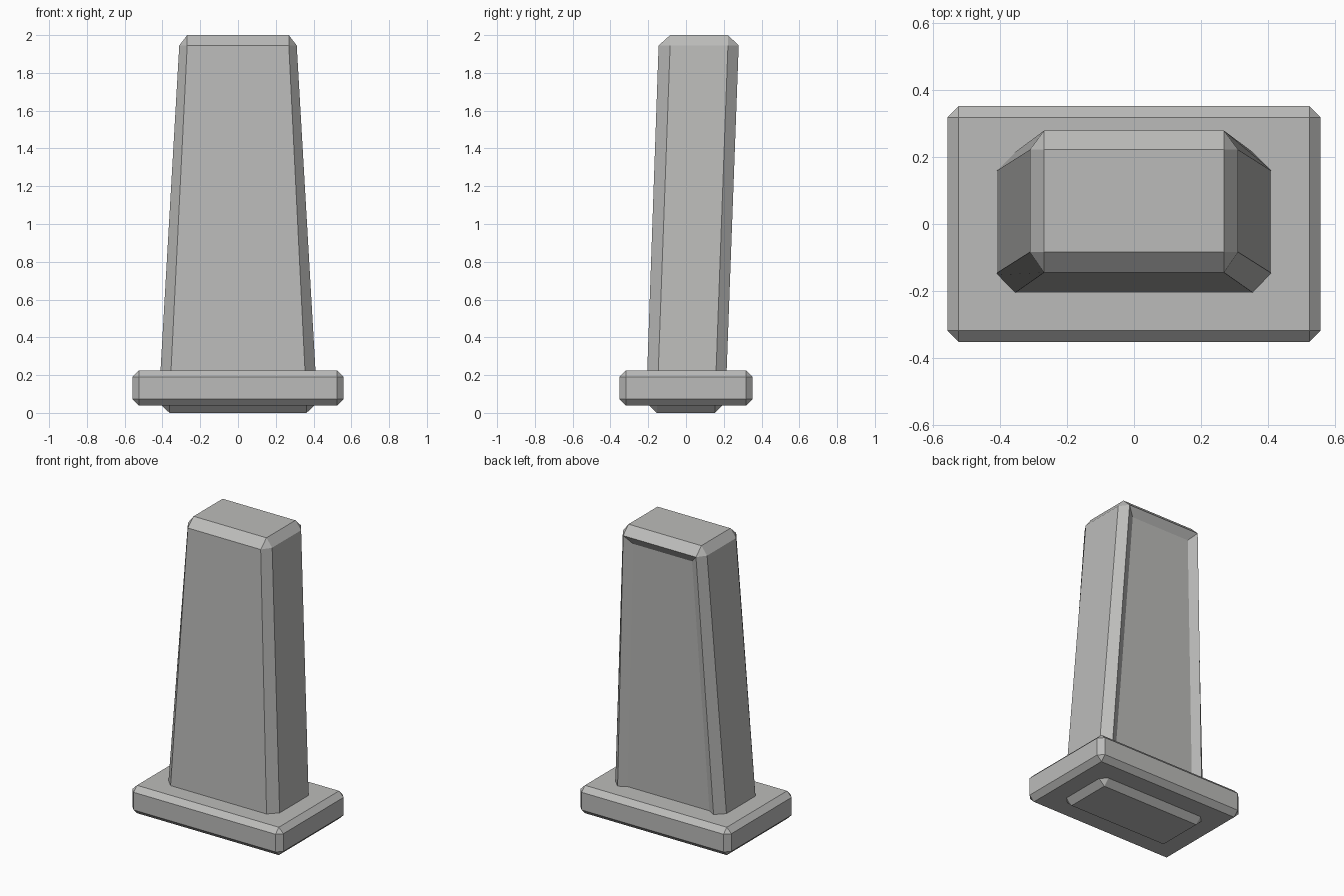
import bpy
import bmesh

cube = bpy.data.objects.get("Cube")
if cube:
    bpy.data.objects.remove(cube, do_unlink=True)

# Single stone colour
stone = bpy.data.materials.new("grey stone")
stone.use_nodes = True
colour = (0.5, 0.5, 0.49, 1)
stone.diffuse_color = colour
stone.node_tree.nodes["Principled BSDF"].inputs["Base Color"].default_value = colour


def add_object(name, bm):
    bmesh.ops.recalc_face_normals(bm, faces=bm.faces)
    mesh = bpy.data.meshes.new(name)
    bm.to_mesh(mesh)
    bm.free()
    mesh.materials.append(stone)
    obj = bpy.data.objects.new(name, mesh)
    bpy.context.collection.objects.link(obj)
    return obj


def ring(bm, z, half_x, front, back, cut_x=0, cut_front=0, cut_back=0):
    """Rectangle with cut corners, starting on the back edge."""
    x, ix = half_x, half_x - cut_x
    outline = [(ix, back), (-ix, back), (-x, back - cut_back), (-x, front + cut_front),
               (-ix, front), (ix, front), (x, front + cut_front), (x, back - cut_back)]
    return [bm.verts.new((px, py, z)) for px, py in outline]


# Base slab with every edge chamfered
bm = bmesh.new()
bmesh.ops.create_cube(bm, size=1)
for v in bm.verts:
    v.co.x *= 1.116
    v.co.y *= 0.704
    v.co.z = 0.132 + v.co.z * 0.186
bmesh.ops.bevel(bm, geom=bm.edges[:], offset=0.034, segments=1, affect='EDGES')
add_object("base_slab", bm)

# Tapered column leaning backwards, its foot showing under the slab
bm = bmesh.new()
rings = [
    ring(bm, 0, 0.363, -0.155, 0.153),
    ring(bm, 0.055, 0.42, -0.211, 0.209, 0.057, 0.058, 0.056),
    ring(bm, 1.945, 0.311, -0.145, 0.279, 0.042, 0.061, 0.057),
    ring(bm, 2, 0.269, -0.084, 0.222),
]
back_face = None
for level, (low, high) in enumerate(zip(rings, rings[1:])):
    for i in range(8):
        j = (i + 1) % 8
        face = bm.faces.new((low[i], low[j], high[j], high[i]))
        if level == 1 and i == 0:
            back_face = face
bm.faces.new(rings[0])
bm.faces.new(rings[-1])
bmesh.ops.recalc_face_normals(bm, faces=bm.faces)

# Recessed panel on the back, running down into the slab
bmesh.ops.inset_individual(bm, faces=[back_face], thickness=0.075, depth=-0.03)
bmesh.ops.remove_doubles(bm, verts=bm.verts, dist=0.0005)
add_object("column", bm)
